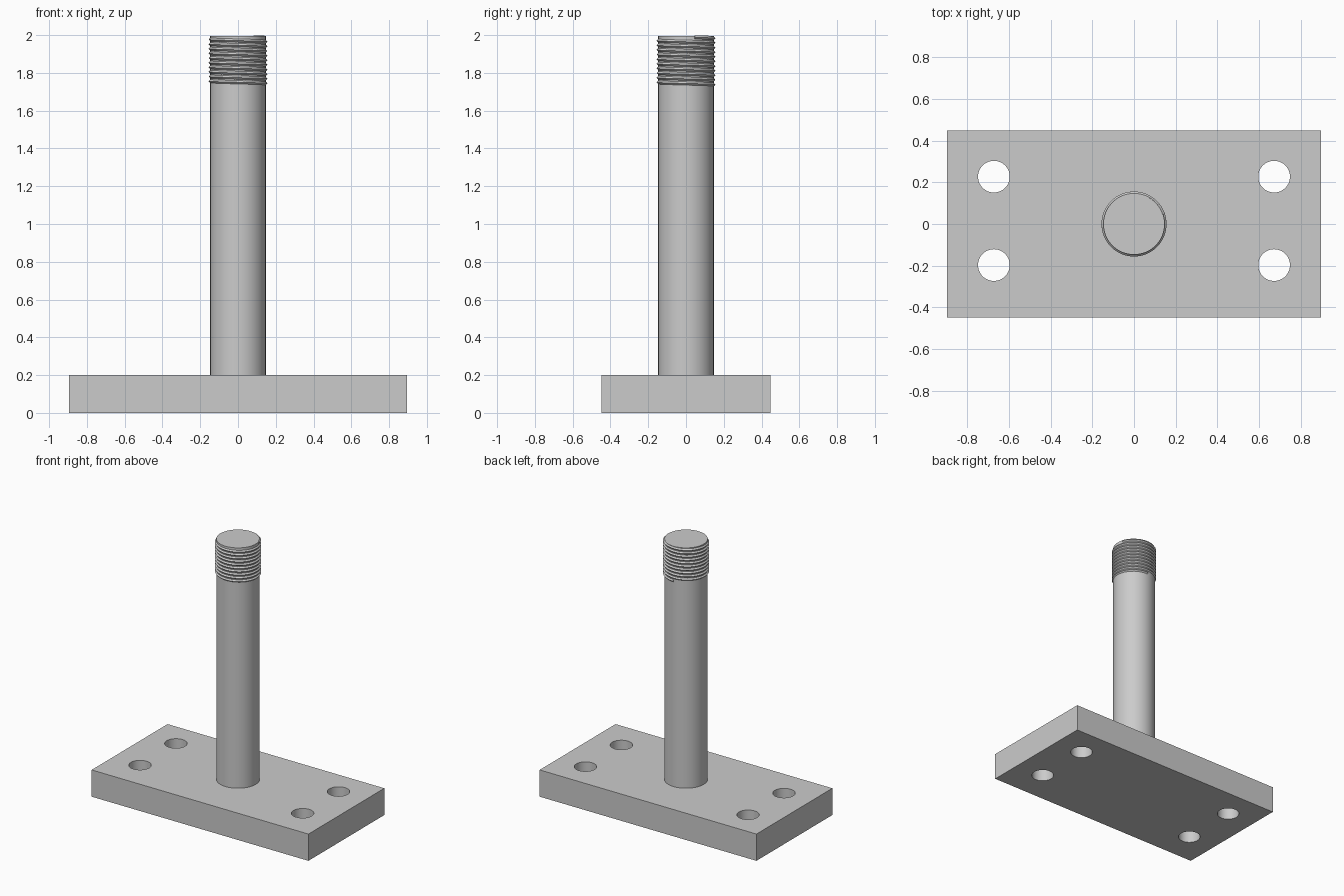
import bpy, bmesh, math
from mathutils import Vector

if "Cube" in bpy.data.objects:
    bpy.data.objects.remove(bpy.data.objects["Cube"], do_unlink=True)

steel = bpy.data.materials.new("grey_steel")
steel.use_nodes = True
COLOUR = (0.6, 0.6, 0.6, 1)
steel.diffuse_color = COLOUR
steel.node_tree.nodes["Principled BSDF"].inputs["Base Color"].default_value = COLOUR

PLATE = Vector((1.792, 0.896, 0.2))
SHAFT_R = 0.147
THREAD_R = 0.156
THREAD_START, TOP = 1.727, 2.0
PITCH, TURNS, STEPS = 0.0245, 10.2, 48


def finish(obj, name, angle=30):
    """Name, colour and shade the object."""
    obj.name = obj.data.name = name
    obj.data.materials.clear()
    obj.data.materials.append(steel)
    bpy.ops.object.select_all(action="DESELECT")
    obj.select_set(True)
    bpy.context.view_layer.objects.active = obj
    bpy.ops.object.shade_smooth_by_angle(angle=math.radians(angle))
    return obj


def cylinder(name, radius, z0, z1, x=0, y=0):
    bpy.ops.mesh.primitive_cylinder_add(
        vertices=64, radius=radius, depth=z1 - z0, location=(x, y, (z0 + z1) / 2))
    return finish(bpy.context.object, name)


# Base plate
bpy.ops.mesh.primitive_cube_add(size=1, location=(0, 0, PLATE.z / 2))
plate = bpy.context.object
plate.scale = PLATE
bpy.ops.object.transform_apply(location=False, rotation=False, scale=True)

# Four bolt holes, cut straight through
for x in (-0.672, 0.672):
    for y in (-0.197, 0.227):
        cutter = cylinder("hole_cutter", 0.076, -0.1, PLATE.z + 0.1, x, y)
        cutter.hide_render = True
        cut = plate.modifiers.new("bolt_hole", "BOOLEAN")
        cut.operation = "DIFFERENCE"
        cut.solver = "EXACT"
        cut.object = cutter
        bpy.context.view_layer.objects.active = plate
        bpy.ops.object.modifier_apply(modifier=cut.name)
        bpy.data.objects.remove(cutter, do_unlink=True)
finish(plate, "base_plate")

# Upright shaft
cylinder("shaft", SHAFT_R, PLATE.z - 0.02, TOP - 0.004)

# Screw thread: a V-shaped ridge swept along a helix
bm = bmesh.new()
inner = SHAFT_R - 0.002
ridge = [(inner, 0), (THREAD_R, PITCH * 0.45), (inner, PITCH * 0.9)]
verts = [bm.verts.new((0, r, THREAD_START + z)) for r, z in ridge]
edges = [bm.edges.new((verts[i], verts[(i + 1) % 3])) for i in range(3)]
bmesh.ops.spin(bm, geom=verts + edges, cent=(0, 0, 0), axis=(0, 0, 1),
               dvec=(0, 0, PITCH / STEPS), angle=-2 * math.pi * TURNS,
               steps=round(TURNS * STEPS))
bmesh.ops.holes_fill(bm, edges=[e for e in bm.edges if e.is_boundary], sides=3)
bmesh.ops.recalc_face_normals(bm, faces=bm.faces)
mesh = bpy.data.meshes.new("screw_thread")
bm.to_mesh(mesh)
bm.free()
thread = bpy.data.objects.new("screw_thread", mesh)
bpy.context.collection.objects.link(thread)
finish(thread, "screw_thread")
